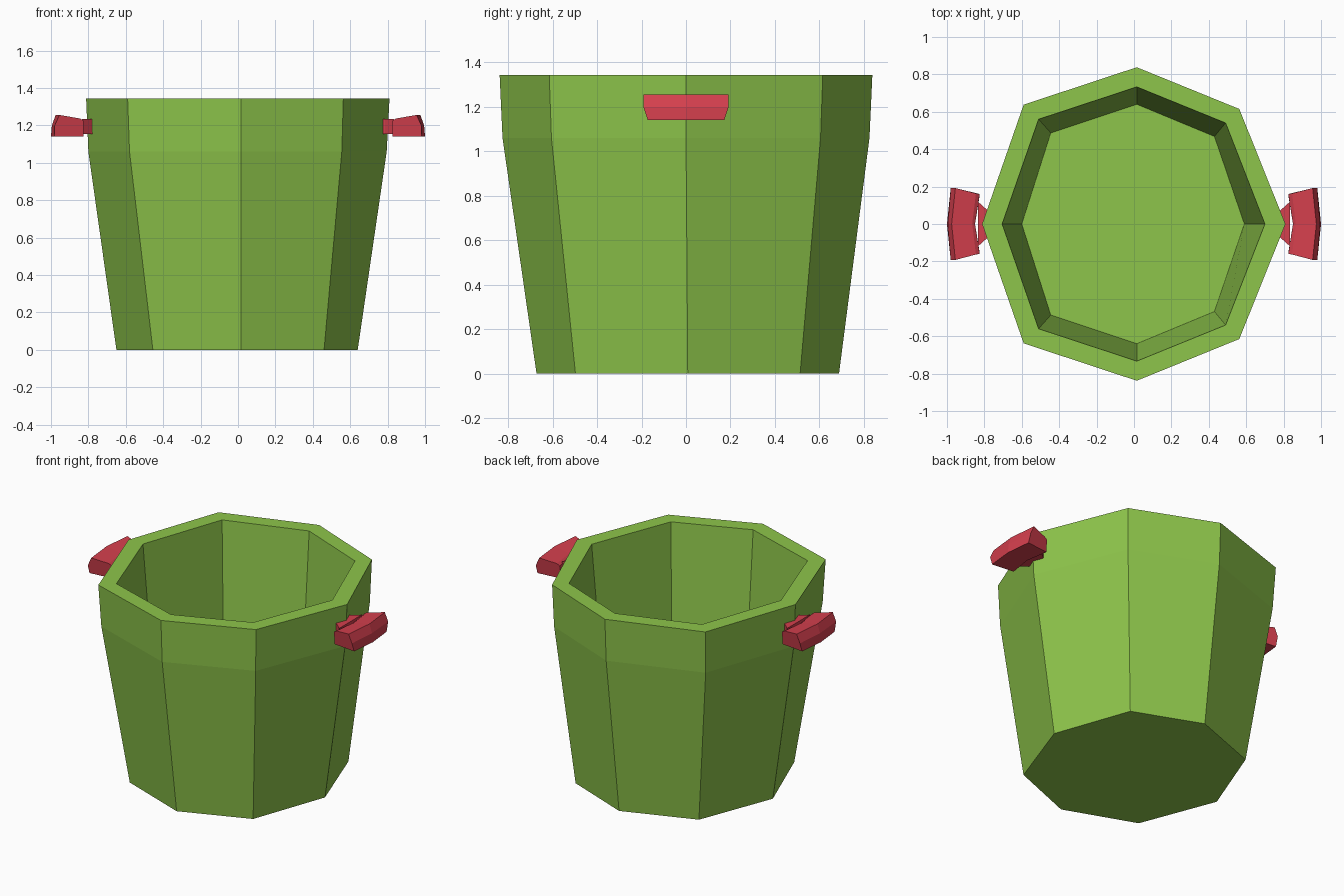
import bpy, bmesh

if "Cube" in bpy.data.objects:
    bpy.data.objects.remove(bpy.data.objects["Cube"])


def material(name, rgb):
    m = bpy.data.materials.new(name)
    m.diffuse_color = (*rgb, 1)
    m.use_nodes = True
    m.node_tree.nodes["Principled BSDF"].inputs["Base Color"].default_value = m.diffuse_color
    return m


def loft(name, rings, mat):
    """Skin a list of equal-length point rings and cap both ends."""
    bm = bmesh.new()
    loops = [[bm.verts.new(p) for p in ring] for ring in rings]
    n = len(loops[0])
    for a, b in zip(loops, loops[1:]):
        for i in range(n):
            j = (i + 1) % n
            bm.faces.new((a[i], a[j], b[j], b[i]))
    bm.faces.new(loops[0][::-1])
    bm.faces.new(loops[-1])
    bmesh.ops.recalc_face_normals(bm, faces=bm.faces[:])
    me = bpy.data.meshes.new(name)
    bm.to_mesh(me)
    bm.free()
    me.materials.append(mat)
    ob = bpy.data.objects.new(name, me)
    bpy.context.collection.objects.link(ob)
    return ob


def octagon(z, right, fr, front, fl, left, shift=0.0):
    """Slightly uneven octagon, symmetric front to back."""
    half = [(fr[0], fr[1]), (0.015, front), (fl[0], fl[1])]
    pts = [(right, 0)] + half + [(left, 0)] + [(x, -y) for x, y in half[::-1]]
    return [(x, y + shift, z) for x, y in pts]


green = material("pot_green", (0.27, 0.56, 0.07))
red = material("handle_red", (0.66, 0.05, 0.075))

# Pot: outer wall from the base up, over the rim, down to the inner floor
loft("pot", [
    octagon(0.0, 0.64, (0.46, 0.505), 0.68, (-0.455, 0.505), -0.65, 0.008),
    octagon(1.06, 0.795, (0.555, 0.605), 0.825, (-0.58, 0.62), -0.80),
    octagon(1.343, 0.81, (0.563, 0.615), 0.838, (-0.59, 0.638), -0.812),
    octagon(1.343, 0.70, (0.49, 0.54), 0.733, (-0.51, 0.56), -0.705),
    octagon(0.13, 0.59, (0.43, 0.468), 0.64, (-0.445, 0.487), -0.60),
], green)

# Handle grip section: x at the ends, x at the middle, z, half width
grip = [(0.825, 0.85, 1.14, 0.155), (0.825, 0.85, 1.225, 0.16),
        (0.845, 0.865, 1.237, 0.163), (0.955, 0.975, 1.256, 0.192),
        (0.98, 0.995, 1.20, 0.192), (0.982, 1.0, 1.14, 0.172)]

for side, s in (("right", 1), ("left", -1)):
    # Grip bar, bent outwards at its middle
    loft(side + "_handle_grip", [
        [(s * (xm if k == 0 else xe), k * w, z) for xe, xm, z, w in grip]
        for k in (-1, 0, 1)], red)
    # Stem flaring from the pot to the grip
    loft(side + "_handle_stem", [
        [(s * x, -w, 1.155), (s * x, w, 1.155), (s * x, w, 1.235), (s * x, -w, 1.235)]
        for x, w in ((0.775, 0.07), (0.785, 0.075), (0.835, 0.12))], red)
